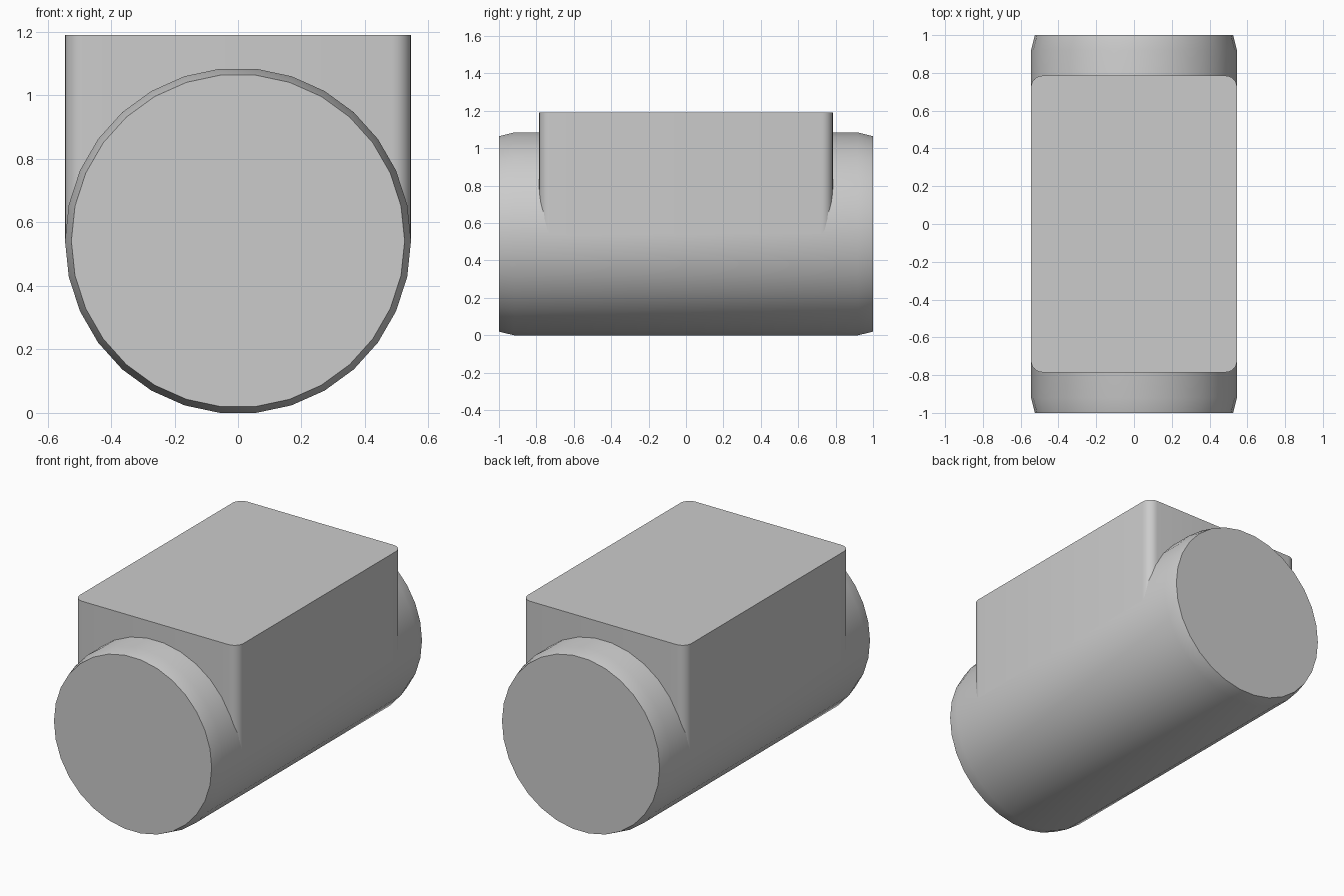
import bpy
import bmesh
from math import cos, sin, pi, radians

cube = bpy.data.objects.get("Cube")
if cube:
    bpy.data.objects.remove(cube, do_unlink=True)

SIDES = 30
RADIUS = 0.545
AXIS_Z = RADIUS * cos(pi / SIDES)

grey = bpy.data.materials.new("light_grey")
grey.use_nodes = True
COLOUR = (0.6, 0.6, 0.6, 1)
grey.diffuse_color = COLOUR
grey.node_tree.nodes["Principled BSDF"].inputs["Base Color"].default_value = COLOUR


def loft(name, rings):
    """Skin a closed solid through matching rings of points."""
    bm = bmesh.new()
    loops = [[bm.verts.new(p) for p in ring] for ring in rings]
    for a, b in zip(loops, loops[1:]):
        for i in range(len(a)):
            j = (i + 1) % len(a)
            bm.faces.new((a[i], a[j], b[j], b[i]))
    bm.faces.new(loops[0][::-1])
    bm.faces.new(loops[-1])
    bmesh.ops.recalc_face_normals(bm, faces=bm.faces)
    mesh = bpy.data.meshes.new(name)
    bm.to_mesh(mesh)
    bm.free()
    mesh.materials.append(grey)
    obj = bpy.data.objects.new(name, mesh)
    bpy.context.collection.objects.link(obj)
    bpy.ops.object.select_all(action="DESELECT")
    obj.select_set(True)
    bpy.context.view_layer.objects.active = obj
    bpy.ops.object.shade_smooth_by_angle(angle=radians(40))
    return obj


def circle(y, r):
    return [(r * cos(2 * pi * i / SIDES), y, AXIS_Z + r * sin(2 * pi * i / SIDES))
            for i in range(SIDES)]


def rounded_rectangle(z, half_x, half_y, r, steps=6):
    points = []
    for corner, (sx, sy) in enumerate([(1, 1), (-1, 1), (-1, -1), (1, -1)]):
        for k in range(steps + 1):
            a = (corner + k / steps) * pi / 2
            points.append((sx * (half_x - r) + r * cos(a),
                           sy * (half_y - r) + r * sin(a), z))
    return points


# Round barrel with chamfered ends
loft("barrel", [circle(y, r) for y, r in
                [(-1, 0.525), (-0.92, RADIUS), (0.92, RADIUS), (1, 0.525)]])

# Upright block with rounded corners, rising from the barrel's axis
loft("top_block", [rounded_rectangle(z, RADIUS, 0.785, 0.06)
                   for z in (AXIS_Z, 1.19)])
